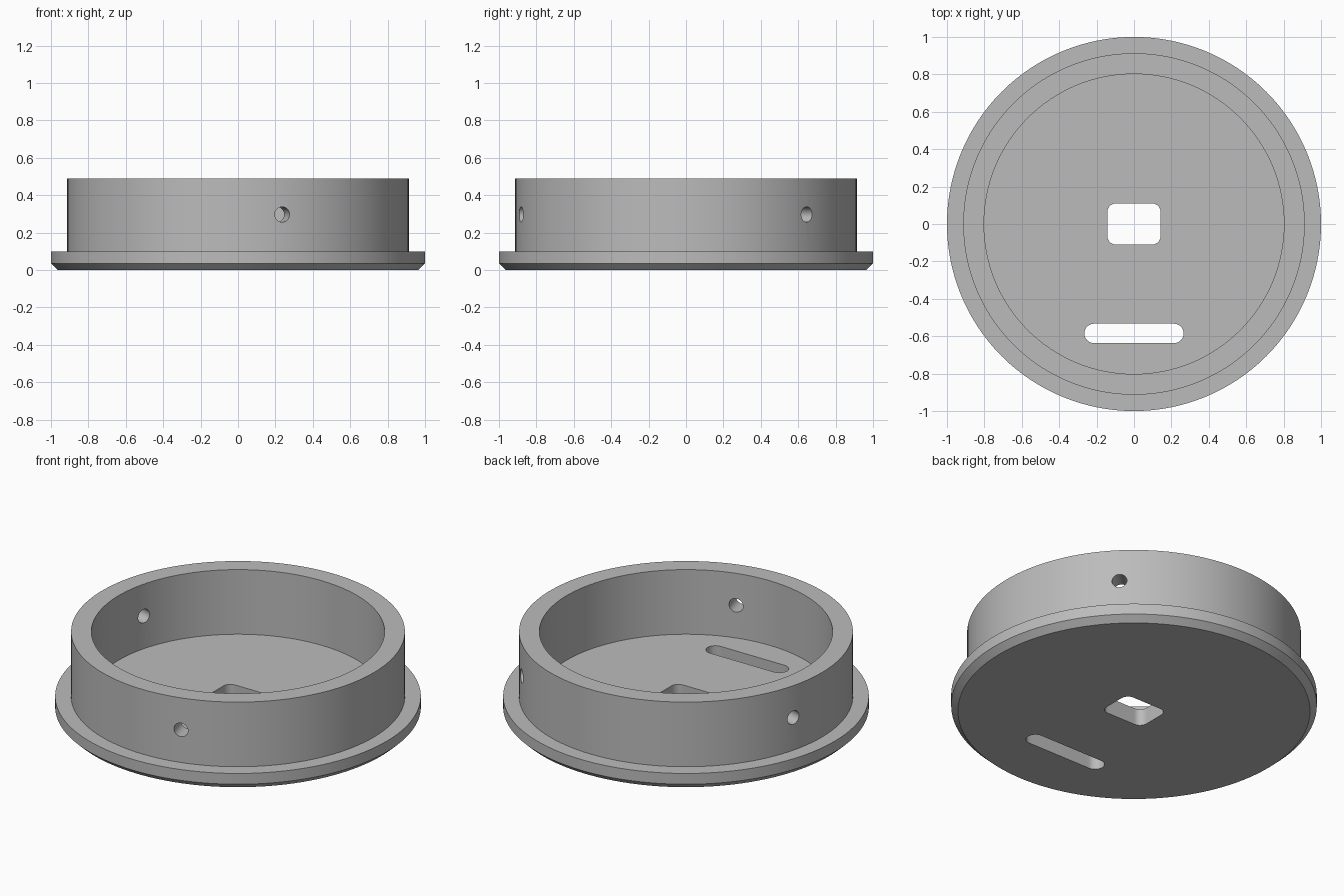
import bpy, bmesh, math
from mathutils import Matrix

if "Cube" in bpy.data.objects:
    bpy.data.objects.remove(bpy.data.objects["Cube"])

grey = bpy.data.materials.new("grey plastic")
grey.diffuse_color = (0.5, 0.5, 0.5, 1)
grey.use_nodes = True
grey.node_tree.nodes["Principled BSDF"].inputs["Base Color"].default_value = grey.diffuse_color


def make_object(name, bm):
    bmesh.ops.recalc_face_normals(bm, faces=bm.faces)
    mesh = bpy.data.meshes.new(name)
    bm.to_mesh(mesh)
    bm.free()
    obj = bpy.data.objects.new(name, mesh)
    bpy.context.collection.objects.link(obj)
    return obj


def lathe(name, profile, segments=128):
    """Closed solid turned about z, starting and ending on the axis."""
    bm = bmesh.new()
    verts = [bm.verts.new((r, 0, z)) for r, z in profile]
    edges = [bm.edges.new(pair) for pair in zip(verts, verts[1:])]
    bmesh.ops.spin(bm, geom=verts + edges, cent=(0, 0, 0), axis=(0, 0, 1),
                   angle=math.tau, steps=segments, use_duplicate=False)
    bmesh.ops.remove_doubles(bm, verts=bm.verts, dist=1e-4)
    return make_object(name, bm)


def rounded_cutter(name, cy, half_x, half_y, radius, steps=8):
    """Vertical prism with a rounded rectangular outline."""
    bm = bmesh.new()
    verts = []
    for i, (sx, sy) in enumerate([(1, 1), (-1, 1), (-1, -1), (1, -1)]):
        for k in range(steps + 1):
            a = (i + k / steps) * math.pi / 2
            verts.append(bm.verts.new((sx * (half_x - radius) + radius * math.cos(a),
                                       cy + sy * (half_y - radius) + radius * math.sin(a), -0.1)))
    bmesh.ops.remove_doubles(bm, verts=verts, dist=1e-5)
    face = bm.faces.new([v for v in verts if v.is_valid])
    top = bmesh.ops.extrude_face_region(bm, geom=[face])["geom"]
    bmesh.ops.translate(bm, vec=(0, 0, 0.3),
                        verts=[v for v in top if isinstance(v, bmesh.types.BMVert)])
    return make_object(name, bm)


def radial_cutter(name, degrees):
    """Horizontal cylinder through one side of the wall."""
    bm = bmesh.new()
    place = (Matrix.Rotation(math.radians(degrees), 4, 'Z')
             @ Matrix.Translation((0.86, 0, 0.297)) @ Matrix.Rotation(math.pi / 2, 4, 'Y'))
    bmesh.ops.create_cone(bm, cap_ends=True, segments=32, radius1=0.041,
                          radius2=0.041, depth=0.3, matrix=place)
    return make_object(name, bm)


# Flanged cap: chamfered base, flange step, upright wall and inner floor
cap = lathe("flanged_cap", [(0, 0), (0.963, 0), (1, 0.035), (1, 0.1), (0.913, 0.1),
                            (0.913, 0.49), (0.802, 0.49), (0.802, 0.1), (0, 0.1)])
cap.data.materials.append(grey)

# Centre opening, slot, and three screw holes spaced evenly round the wall
cutters = [rounded_cutter("centre_opening_cutter", 0, 0.142, 0.11, 0.045),
           rounded_cutter("slot_cutter", -0.585, 0.265, 0.052, 0.0515)]
cutters += [radial_cutter(f"screw_hole_cutter_{a}", a) for a in (45, 165, 285)]
for cutter in cutters:
    cutter.data.materials.append(grey)
    cutter.hide_render = True
    cutter.hide_set(True)
    mod = cap.modifiers.new(cutter.name, 'BOOLEAN')
    mod.object = cutter
    mod.operation = 'DIFFERENCE'
    mod.solver = 'EXACT'

# Bake the cuts, then smooth the round surfaces only
bpy.context.view_layer.objects.active = cap
cap.select_set(True)
for mod in list(cap.modifiers):
    bpy.ops.object.modifier_apply(modifier=mod.name)
bpy.ops.object.shade_smooth_by_angle(angle=math.radians(30))
